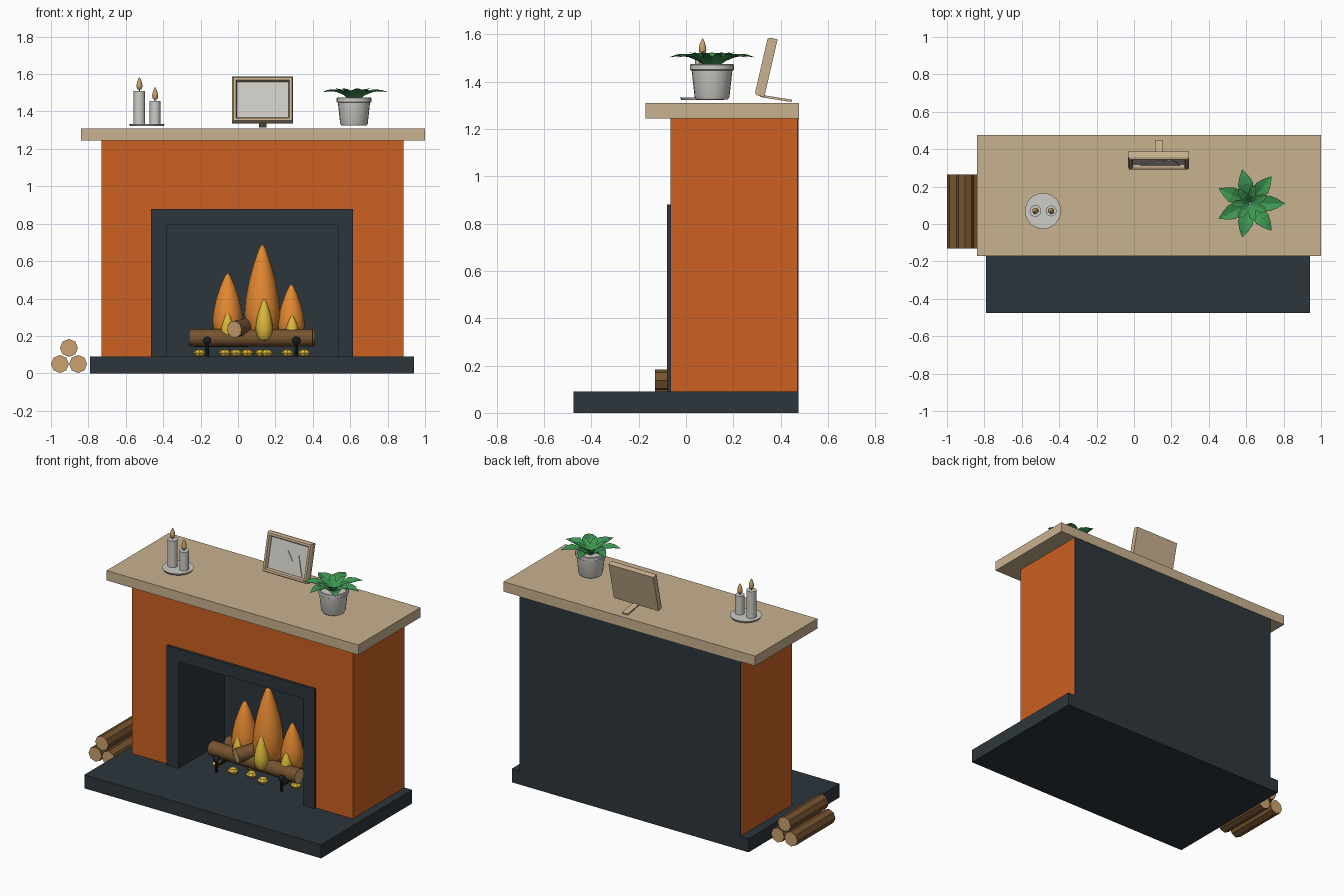
import bpy, bmesh, math
from mathutils import Vector, Matrix

if "Cube" in bpy.data.objects:
    bpy.data.objects.remove(bpy.data.objects["Cube"])


def mat(name, r, g, b):
    m = bpy.data.materials.new(name)
    lin = [((c / 255 + 0.055) / 1.055) ** 2.4 if c > 10 else c / 255 / 12.92 for c in (r, g, b)]
    m.diffuse_color = (*lin, 1)
    m.use_nodes = True
    m.node_tree.nodes["Principled BSDF"].inputs["Base Color"].default_value = m.diffuse_color
    return m


ORANGE = mat("burnt_orange", 204, 96, 34)
SLATE = mat("dark_slate", 45, 54, 60)
TAN = mat("pale_wood", 201, 178, 144)
BARK = mat("bark_brown", 118, 84, 48)
CUT = mat("cut_wood", 204, 162, 112)
FIRE = mat("flame_orange", 226, 136, 48)
YELLOW = mat("flame_yellow", 220, 184, 60)
STONE = mat("warm_grey", 206, 204, 198)
GREEN = mat("leaf_green", 62, 150, 82)
IRON = mat("black_iron", 28, 30, 34)


def finish(name, bm, mats, smooth=False, rule=None):
    bmesh.ops.remove_doubles(bm, verts=bm.verts, dist=1e-5)
    bmesh.ops.recalc_face_normals(bm, faces=bm.faces)
    bm.normal_update()
    if rule:
        for f in bm.faces:
            f.material_index = rule(f)
    me = bpy.data.meshes.new(name)
    bm.to_mesh(me)
    bm.free()
    ob = bpy.data.objects.new(name, me)
    bpy.context.collection.objects.link(ob)
    for m in mats:
        me.materials.append(m)
    if smooth:
        bpy.ops.object.select_all(action='DESELECT')
        ob.select_set(True)
        bpy.context.view_layer.objects.active = ob
        bpy.ops.object.shade_smooth_by_angle(angle=math.radians(40))
    return ob


def box(name, x0, x1, y0, y1, z0, z1, m, matrix=Matrix()):
    bm = bmesh.new()
    bmesh.ops.create_cube(bm, size=1)
    for v in bm.verts:
        v.co = matrix @ Vector(((x0 + x1) / 2 + v.co.x * (x1 - x0), (y0 + y1) / 2 + v.co.y * (y1 - y0),
                                (z0 + z1) / 2 + v.co.z * (z1 - z0)))
    return finish(name, bm, [m])


def extrude_y(name, pts, y0, y1, mats, rule=None, matrix=Matrix()):
    """Front outline (x, z) pushed back from y0 to y1."""
    bm = bmesh.new()
    f = bm.faces.new([bm.verts.new((x, y0, z)) for x, z in pts])
    g = bmesh.ops.extrude_face_region(bm, geom=[f])["geom"]
    for v in g:
        if isinstance(v, bmesh.types.BMVert):
            v.co.y = y1
    bm.transform(matrix)
    return finish(name, bm, mats, rule=rule)


def lathe(name, profile, n, m, loc, smooth=True):
    """Revolve (radius, height) points about an upright axis."""
    bm = bmesh.new()
    rings = [[bm.verts.new((loc[0] + r * math.cos(2 * math.pi * i / n),
                            loc[1] + r * math.sin(2 * math.pi * i / n), loc[2] + z)) for i in range(n)]
             for r, z in profile]
    for a, b in zip(rings, rings[1:]):
        for i in range(n):
            j = (i + 1) % n
            bm.faces.new((a[i], a[j], b[j], b[i]))
    return finish(name, bm, [m], smooth)


def rod(name, a, b, r, n, mats, smooth=False):
    """Cylinder between two points; ends take the last material."""
    a, b = Vector(a), Vector(b)
    d = (b - a).normalized()
    bm = bmesh.new()
    bmesh.ops.create_cone(bm, cap_ends=True, segments=n, radius1=r, radius2=r, depth=(b - a).length,
                          matrix=Matrix.Translation((a + b) / 2) @ d.to_track_quat('Z', 'Y').to_matrix().to_4x4())
    last = len(mats) - 1
    return finish(name, bm, mats, smooth, lambda f: last if abs(f.normal.dot(d)) > 0.9 else 0)


def arch(x0, x1, z1, a0, a1, b1, z0=0.09):
    return [(x0, z0), (x0, z1), (x1, z1), (x1, z0), (a1, z0), (a1, b1), (a0, b1), (a0, z0)]


# Hearth, chimney body, firebox and mantel
box("hearth", -0.79, 0.94, -0.475, 0.475, 0, 0.09, SLATE)
extrude_y("chimney_body", arch(-0.73, 0.885, 1.245, -0.38, 0.535, 0.795), -0.065, 0.47, [ORANGE, SLATE],
          lambda f: int(f.normal.y > 0.9 or (abs(f.normal.y) < 0.1 and -0.4 < f.calc_center_median().x < 0.55
                                             and f.calc_center_median().z < 0.8)))
box("firebox_back", -0.38, 0.535, 0.40, 0.47, 0.09, 0.795, SLATE)
box("back_panel", -0.73, 0.885, 0.47, 0.475, 0.09, 1.245, SLATE)
extrude_y("surround", arch(-0.465, 0.615, 0.88, -0.38, 0.535, 0.795), -0.08, -0.065, [SLATE])
box("mantel", -0.84, 1.0, -0.172, 0.477, 1.245, 1.31, TAN)

# Stacked logs beside the hearth
for i, (x, z) in enumerate([(-0.952, 0.05), (-0.855, 0.05), (-0.904, 0.136)]):
    rod(f"stacked_log_{i}", (x, -0.132, z), (x, 0.265, z), 0.048, 8, [BARK, CUT])

# Burning logs
rod("front_log", (-0.26, 0.10, 0.19), (0.40, 0.07, 0.19), 0.047, 12, [BARK, CUT], True)
rod("back_log", (-0.23, 0.22, 0.185), (0.41, 0.25, 0.19), 0.045, 12, [BARK, CUT], True)
rod("cross_log", (-0.02, 0.01, 0.235), (0.13, 0.26, 0.27), 0.045, 12, [BARK, CUT], True)

# Flames
SHAPE = [(0, 0), (0.55, 0.02), (0.85, 0.12), (1, 0.28), (0.93, 0.44), (0.75, 0.62), (0.48, 0.8), (0.2, 0.94), (0, 1)]


def flame(name, x, y, z, h, r, m):
    lathe(name, [(a * r, b * h) for a, b in SHAPE], 16, m, (x, y, z))


for i, (x, y, z, h, r) in enumerate([(0.13, 0.13, 0.17, 0.525, 0.095), (-0.055, 0.15, 0.17, 0.37, 0.082),
                                     (0.285, 0.16, 0.17, 0.31, 0.072)]):
    flame(f"flame_{i}", x, y, z, h, r, FIRE)
for i, (x, y, z, h, r) in enumerate([(0.14, 0.045, 0.175, 0.225, 0.046), (-0.055, 0.08, 0.18, 0.15, 0.036),
                                     (0.29, 0.09, 0.18, 0.13, 0.036)]):
    flame(f"inner_flame_{i}", x, y, z, h, r, YELLOW)

# Embers
for i, (x, y) in enumerate([(-0.205, 0.08), (-0.07, 0.05), (-0.01, 0.16), (0.05, 0.07), (0.125, 0.18),
                            (0.155, 0.04), (0.265, 0.2), (0.355, 0.1)]):
    lathe(f"ember_{i}", [(0, 0), (0.025, 0.004), (0.034, 0.02), (0.022, 0.035), (0, 0.04)], 8, YELLOW,
          (x, y, 0.09), False)

# Andirons
for s, x in (("left", -0.165), ("right", 0.312)):
    rod(f"andiron_post_{s}", (x, 0.01, 0.09), (x, 0.01, 0.17), 0.009, 8, [IRON], True)
    rod(f"andiron_bar_{s}", (x, 0.01, 0.13), (x, 0.3, 0.13), 0.01, 8, [IRON], True)
    lathe(f"andiron_ball_{s}", [(0.022 * math.sin(math.pi * k / 8), -0.022 * math.cos(math.pi * k / 8))
                                for k in range(9)], 12, IRON, (x, 0.01, 0.175))

# Candles on a plate
lathe("candle_plate", [(0, 0), (0.09, 0), (0.096, 0.012), (0, 0.012)], 24, STONE, (-0.487, 0.07, 1.322))
for i, (x, r, top) in enumerate([(-0.527, 0.031, 1.51), (-0.443, 0.029, 1.457)]):
    rod(f"candle_{i}", (x, 0.07, 1.33), (x, 0.07, top), r, 16, [STONE], True)
    rod(f"wick_{i}", (x, 0.07, top), (x, 0.07, top + 0.015), 0.003, 6, [IRON])
    flame(f"candle_flame_{i}", x, 0.07, top + 0.006, 0.068, 0.016, CUT)

# Leaning picture frame, built upright then tilted
tilt = Matrix.Translation((0.132, 0.29, 1.345)) @ Matrix.Rotation(math.radians(-13), 4, 'X')
W, H, B = 0.163, 0.25, 0.026
bm = bmesh.new()
rings = [[bm.verts.new(tilt @ Vector((sx * (W - k), y, k if sz < 0 else H - k)))
          for sx, sz in ((-1, -1), (1, -1), (1, 1), (-1, 1))]
         for k, y in ((0, 0.042), (0, 0.012), (0.006, 0.0), (0.02, 0.0), (B, 0.012), (B, 0.03))]
for a, b in zip(rings, rings[1:]):
    for i in range(4):
        bm.faces.new((a[i], a[(i + 1) % 4], b[(i + 1) % 4], b[i]))
bm.faces.new(rings[0])
finish("picture_frame", bm, [TAN])
box("picture", -W + B, W - B, 0.022, 0.03, B, H - B, STONE, tilt)
extrude_y("picture_mountains", [(-0.1, 0.03), (-0.008, 0.165), (0.035, 0.108), (0.073, 0.155), (0.115, 0.03)],
          0.017, 0.022, [STONE], matrix=tilt)
strut = Matrix.Translation((0.132, 0.315, 1.345)) @ Matrix.Rotation(math.radians(-9), 4, 'X')
box("frame_strut", -0.02, 0.02, 0, 0.135, -0.01, 0.0, TAN, strut)

# Potted plant
lathe("plant_pot", [(0, 0), (0.068, 0), (0.074, 0.012), (0.086, 0.122), (0.093, 0.126), (0.093, 0.146),
                    (0.088, 0.15), (0.08, 0.146), (0.078, 0.125), (0, 0.125)], 24, STONE, (0.62, 0.11, 1.325))


def leaves(name, count, turn, stations):
    """Folded leaves; stations are (distance, half width, height)."""
    bm = bmesh.new()
    for i in range(count):
        rot = Matrix.Translation((0.62, 0.11, 0)) @ Matrix.Rotation(turn + 2 * math.pi * i / count, 4, 'Z')
        rows = [[bm.verts.new(rot @ Vector((d, s * w, z + abs(s) * w * 0.3))) for s in (-1, 0, 1)]
                for d, w, z in stations]
        for a, b in zip(rows, rows[1:]):
            for j in (0, 1):
                bm.faces.new((a[j], a[j + 1], b[j + 1], b[j]))
    return finish(name, bm, [GREEN])


leaves("outer_leaves", 7, 0.0, [(0.008, 0.006, 1.45), (0.06, 0.03, 1.488), (0.105, 0.042, 1.505),
                                (0.145, 0.026, 1.508), (0.185, 0.001, 1.503)])
leaves("inner_leaves", 7, math.pi / 7, [(0.006, 0.005, 1.455), (0.04, 0.02, 1.495), (0.075, 0.018, 1.515),
                                        (0.1, 0.001, 1.523)])
